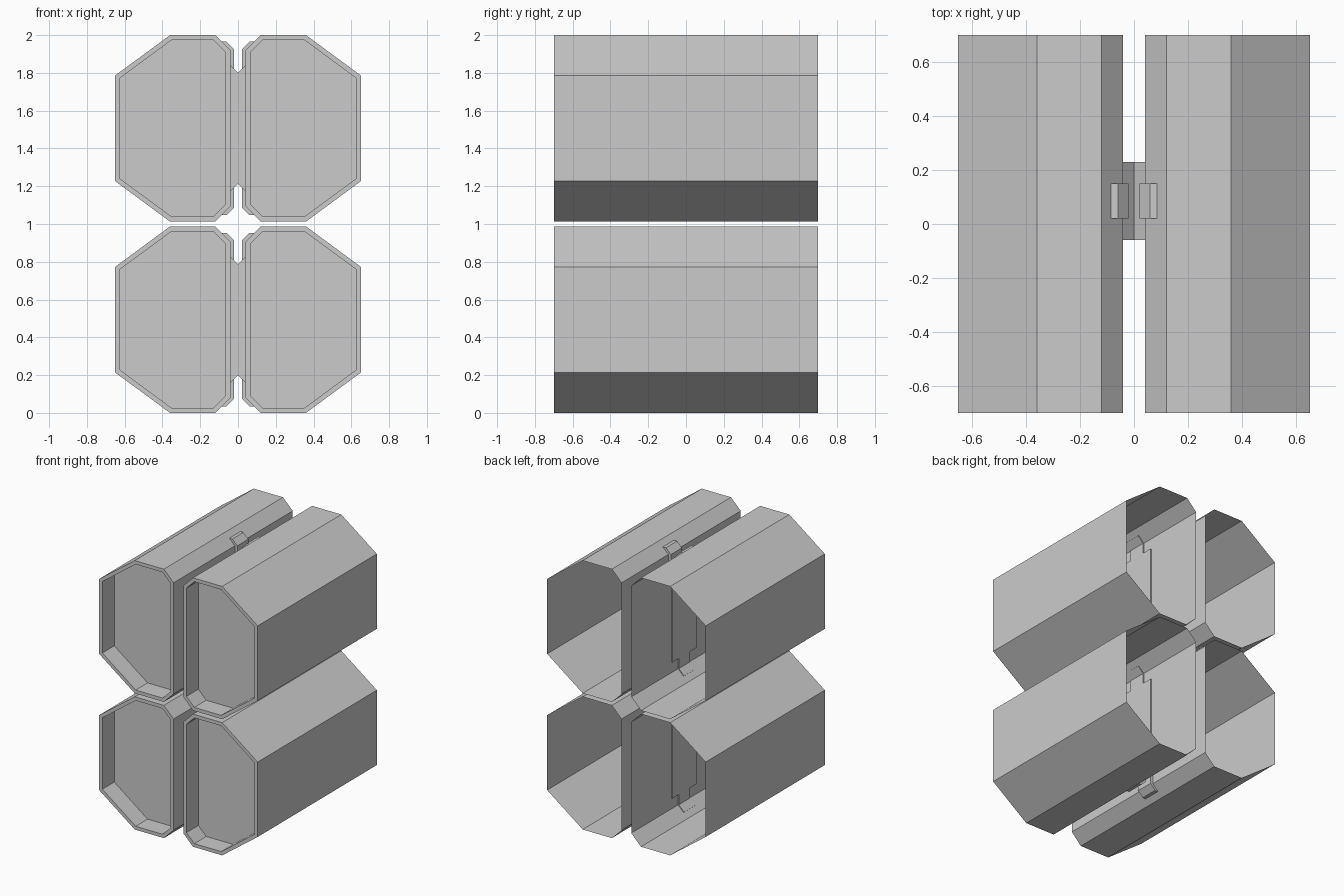
import bpy, bmesh

if "Cube" in bpy.data.objects:
    bpy.data.objects.remove(bpy.data.objects["Cube"])

H = 0.987        # height of one tank
STEP = 1.013     # spacing of the two levels


def prism(name, profile, y0, y1, open_back=False, recess=0.0):
    """Extrude an (x, z) profile along y and mirror it across x = 0."""
    bm = bmesh.new()
    front = [bm.verts.new((x, y0, z)) for x, z in profile]
    back = [bm.verts.new((x, y1, z)) for x, z in profile]
    n = len(profile)
    for i in range(n):
        j = (i + 1) % n
        bm.faces.new((front[i], front[j], back[j], back[i]))
    cap = bm.faces.new(front[::-1])
    if not open_back:
        bm.faces.new(back)
    bmesh.ops.recalc_face_normals(bm, faces=bm.faces[:])
    if recess:
        bmesh.ops.inset_region(bm, faces=[cap], thickness=0.026, use_even_offset=True)
        res = bmesh.ops.extrude_discrete_faces(bm, faces=[cap])
        bmesh.ops.translate(bm, verts=res["faces"][0].verts[:], vec=(0, recess, 0))
    me = bpy.data.meshes.new(name)
    bm.to_mesh(me)
    bm.free()
    ob = bpy.data.objects.new(name, me)
    bpy.context.collection.objects.link(ob)
    ob.modifiers.new("mirror", "MIRROR").use_mirror_merge = False
    return ob


tank = [(0.04, 0.08), (0.12, 0), (0.36, 0), (0.652, 0.215),
        (0.652, H - 0.215), (0.36, H), (0.12, H), (0.04, H - 0.08)]
# connector block with sloped ends meeting at the centre plane
block = [(0, 0.2), (0.04, 0.16), (0.048, 0.16),
         (0.048, H - 0.16), (0.04, H - 0.16), (0, H - 0.2)]
# clip wrapping over the inner chamfer of the tank
clip = [(0.085, 0.035), (0.06, 0.035), (0.02, 0.075), (0.02, 0.18),
        (0.046, 0.16), (0.046, 0.082), (0.089, 0.039)]

for level, z in (("lower", 0.0), ("upper", STEP)):
    parts = [
        prism(level + "_tanks", tank, -0.7, 0.7, open_back=True, recess=0.14),
        prism(level + "_connector", block, -0.06, 0.23),
        prism(level + "_bottom_clips", clip, 0.02, 0.15),
        prism(level + "_top_clips", [(x, H - c) for x, c in clip], 0.02, 0.15),
    ]
    for p in parts:
        p.location.z = z
